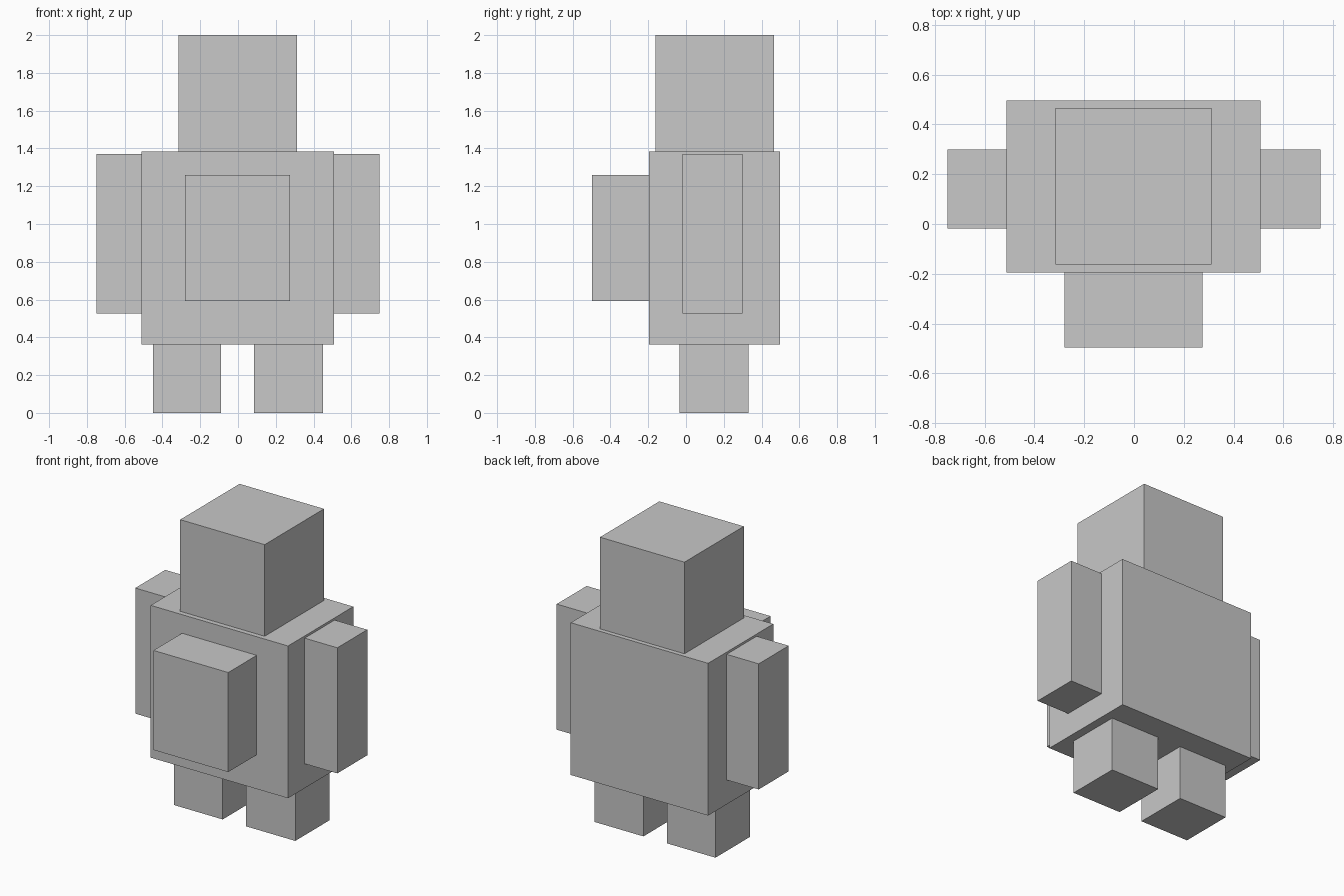
import bpy
import bmesh
from mathutils import Vector

default = bpy.data.objects.get("Cube")
if default:
    bpy.data.objects.remove(default, do_unlink=True)

# One light grey for the whole figure
GREY = (0.58, 0.58, 0.58, 1.0)
grey = bpy.data.materials.new("light_grey")
grey.use_nodes = True
grey.diffuse_color = GREY
grey.node_tree.nodes["Principled BSDF"].inputs["Base Color"].default_value = GREY


def box(name, low, high):
    """Flat-sided block spanning two opposite corners."""
    low, high = Vector(low), Vector(high)
    bm = bmesh.new()
    bmesh.ops.create_cube(bm, size=1)
    bmesh.ops.scale(bm, vec=high - low, verts=bm.verts)
    mesh = bpy.data.meshes.new(name)
    bm.to_mesh(mesh)
    bm.free()
    mesh.materials.append(grey)
    obj = bpy.data.objects.new(name, mesh)
    obj.location = (low + high) / 2
    bpy.context.collection.objects.link(obj)
    return obj


MID = -0.002  # the figure's symmetry plane


def centred_box(name, width, y, z):
    return box(name, (MID - width / 2, y[0], z[0]), (MID + width / 2, y[1], z[1]))


# Torso, head and the pack on the chest
centred_box("torso", 1.02, (-0.195, 0.497), (0.363, 1.385))
centred_box("head", 0.627, (-0.162, 0.467), (1.385, 2.0))
centred_box("chest_pack", 0.555, (-0.497, -0.195), (0.592, 1.26))

# Paired arms and legs
for side, sign in (("left", 1), ("right", -1)):
    for part, inner, outer, y, z in (
        ("arm", 0.51, 0.75, (-0.018, 0.30), (0.527, 1.37)),
        ("leg", 0.087, 0.45, (-0.035, 0.33), (0.0, 0.363)),
    ):
        xs = sorted((MID + sign * inner, sign * outer))
        box(f"{side}_{part}", (xs[0], y[0], z[0]), (xs[1], y[1], z[1]))
